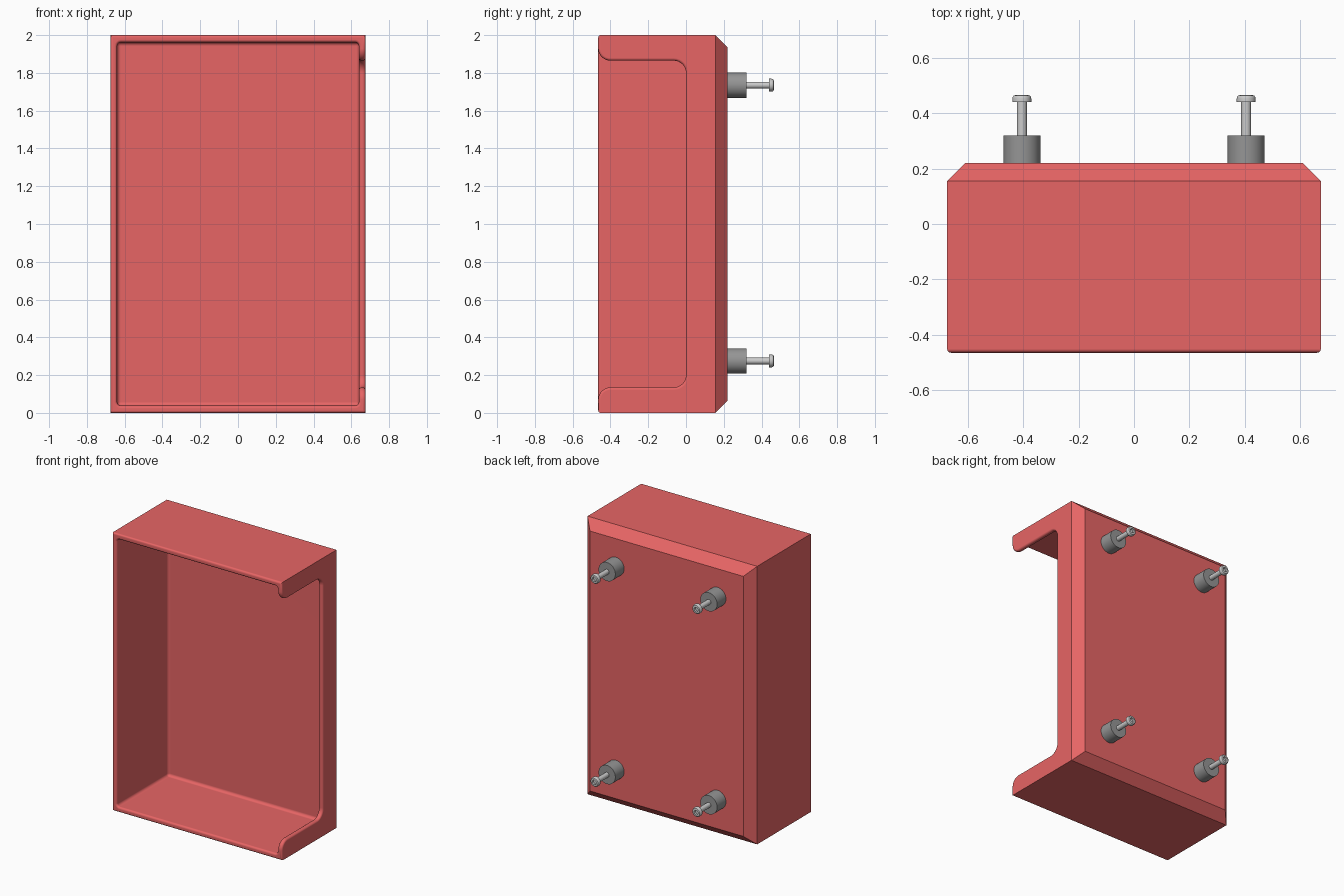
import bpy, bmesh
from math import pi, sin, cos, radians

if "Cube" in bpy.data.objects:
    bpy.data.objects.remove(bpy.data.objects["Cube"])

FRONT, BACK, HW, H, CH = -0.465, 0.22, 0.675, 2.0, 0.065
WALL = 0.035


def new_obj(name, bm, mat=None):
    bmesh.ops.recalc_face_normals(bm, faces=bm.faces[:])
    me = bpy.data.meshes.new(name)
    bm.to_mesh(me)
    bm.free()
    ob = bpy.data.objects.new(name, me)
    bpy.context.collection.objects.link(ob)
    if mat:
        me.materials.append(mat)
    return ob


def material(name, rgb):
    m = bpy.data.materials.new(name)
    m.diffuse_color = (*rgb, 1)
    m.use_nodes = True
    m.node_tree.nodes["Principled BSDF"].inputs["Base Color"].default_value = m.diffuse_color
    return m


def box(x0, x1, y0, y1, z0, z1):
    bm = bmesh.new()
    bmesh.ops.create_cube(bm, size=1)
    for v in bm.verts:
        v.co = (x1 if v.co.x > 0 else x0, y1 if v.co.y > 0 else y0, z1 if v.co.z > 0 else z0)
    return bm


def arc(cy, cz, r, a0, a1, n=8):
    return [(cy + r * cos(radians(a0 + (a1 - a0) * i / n)),
             cz + r * sin(radians(a0 + (a1 - a0) * i / n))) for i in range(n + 1)]


def lathe(name, profile, x, z, mat=None):
    """Revolve (radius, y) points around the y axis."""
    bm = bmesh.new()
    vs = [bm.verts.new((r, y, 0)) for r, y in profile]
    es = [bm.edges.new(p) for p in zip(vs, vs[1:])]
    bmesh.ops.spin(bm, geom=vs + es, cent=(0, 0, 0), axis=(0, 1, 0), angle=2 * pi, steps=32)
    bmesh.ops.remove_doubles(bm, verts=bm.verts[:], dist=1e-5)
    ob = new_obj(name, bm, mat)
    ob.location = (x, 0, z)


red = material("red_shell", (0.8, 0.13, 0.13))
dark = material("dark_grey", (0.3, 0.3, 0.3))

# Shell block with chamfered back
bm = box(-HW, HW, FRONT, BACK, 0, H)
bmesh.ops.bevel(bm, geom=[e for e in bm.edges if all(v.co.y > 0 for v in e.verts)],
                offset=CH, segments=1, affect='EDGES')
shell = new_obj("shell", bm, red)

# Cavity cutter with softly rounded inside corners
bm = box(-HW + WALL, HW - WALL, -0.7, 0.12, 0.038, H - 0.038)
bmesh.ops.bevel(bm, geom=bm.edges[:], offset=0.02, segments=4, profile=0.5, affect='EDGES')
cavity = new_obj("cavity_cutter", bm)

# Right side opening: rounded inner corners, lips rounded towards the front
r, lo = 0.065, 0.135
lower = arc(FRONT + r, lo - r, r, 180, 90) + arc(-r, lo + r, r, -90, 0)
prof = [(-0.7, lo - r)] + lower
prof += [(y, H - z) for y, z in reversed(prof)]
bm = bmesh.new()
f = bm.faces.new([bm.verts.new((0.6, y, z)) for y, z in prof])
ex = bmesh.ops.extrude_face_region(bm, geom=[f])["geom"]
bmesh.ops.translate(bm, vec=(0.2, 0, 0), verts=[g for g in ex if isinstance(g, bmesh.types.BMVert)])
opening = new_obj("opening_cutter", bm)

for c in (cavity, opening):
    c.hide_render = True
    m = shell.modifiers.new("cut", 'BOOLEAN')
    m.operation, m.object, m.solver = 'DIFFERENCE', c, 'EXACT'
bm = bmesh.new()
bm.from_object(shell, bpy.context.evaluated_depsgraph_get())
shell.modifiers.clear()
for c in (cavity, opening):
    bpy.data.objects.remove(c)

# Round the front rim and the edge of the side opening
bmesh.ops.remove_doubles(bm, verts=bm.verts[:], dist=1e-5)
bmesh.ops.dissolve_limit(bm, angle_limit=radians(1), verts=bm.verts[:], edges=bm.edges[:])


def is_rim(e):
    if len(e.link_faces) != 2 or e.calc_face_angle() < radians(40):
        return False
    a, b = (v.co for v in e.verts)
    front = max(a.y, b.y) < FRONT + 1e-4
    side = (abs(a.x - b.x) < 1e-4 and a.x > 0.6 and max(a.y, b.y) < 0.01
            and min(a.z, b.z) > 0.06 and max(a.z, b.z) < H - 0.06)
    return front or side


bmesh.ops.bevel(bm, geom=[e for e in bm.edges if is_rim(e)], offset=0.014,
                segments=4, profile=0.5, affect='EDGES', clamp_overlap=False)
bm.to_mesh(shell.data)
bm.free()

# Rear stand-offs, each with a round-headed socket screw
head = [(0.018, 0.44), (0.034, 0.44)] + [(0.024 + rr, y) for rr, y in
        [(0.01, 0.453), (0.0087, 0.459), (0.005, 0.4637), (0, 0.465)]]
screw = [(0, 0.31), (0.018, 0.31)] + head + [(0.016, 0.465), (0.016, 0.45), (0, 0.45)]
spacer = [(0, BACK - 0.01), (0.067, BACK - 0.01), (0.067, 0.32), (0, 0.32)]
for x in (-0.405, 0.405):
    for z in (0.275, 1.735):
        tag = ("left" if x < 0 else "right") + ("_lower" if z < 1 else "_upper")
        lathe("spacer_" + tag, spacer, x, z, dark)
        lathe("screw_" + tag, screw, x, z)

# Smooth shading with sharp corners kept
bpy.ops.object.select_all(action='SELECT')
bpy.context.view_layer.objects.active = shell
bpy.ops.object.shade_smooth_by_angle(angle=radians(35))
shell.modifiers.new("clean_normals", 'WEIGHTED_NORMAL').keep_sharp = True
